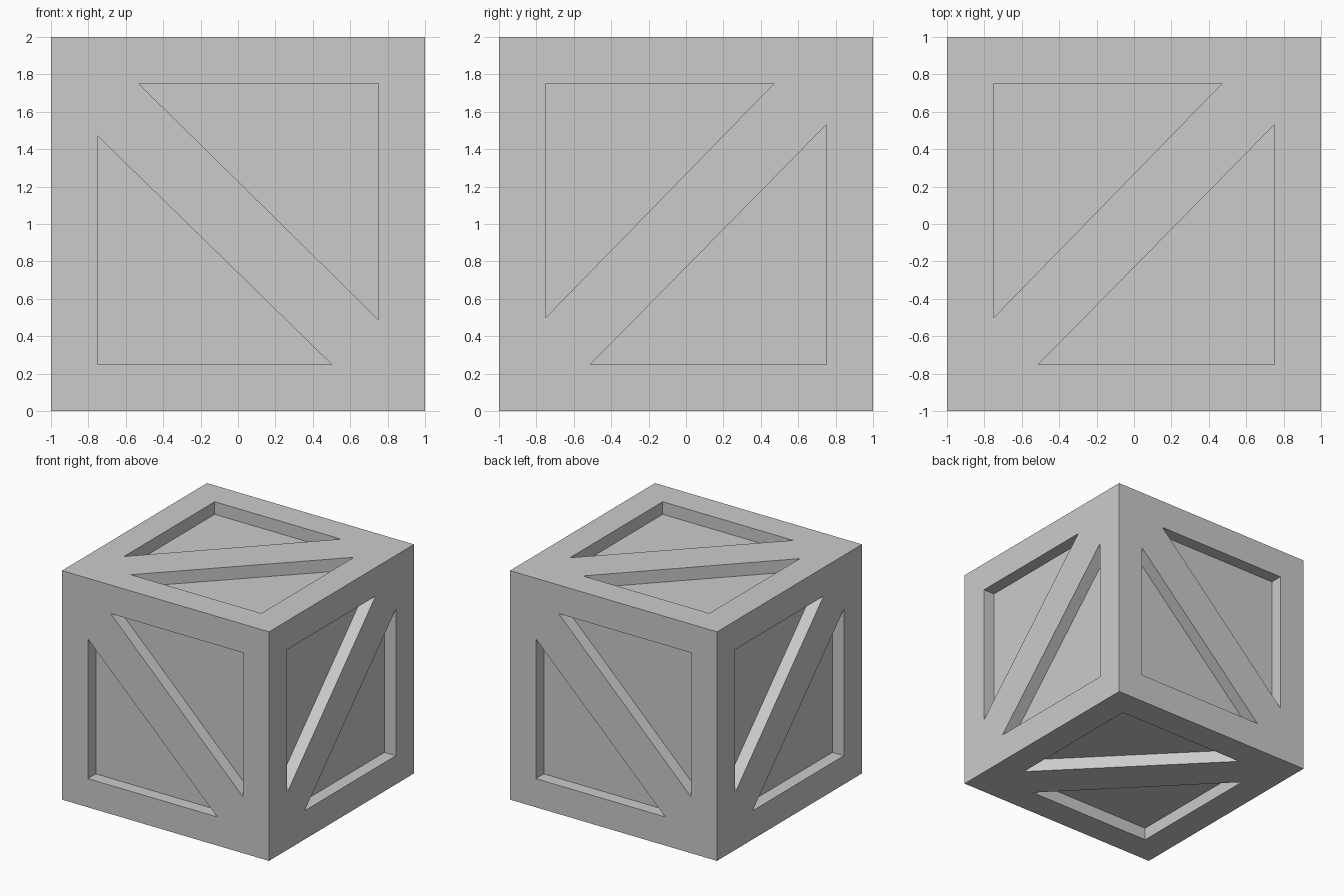
import bpy, bmesh
from mathutils import Vector

if "Cube" in bpy.data.objects:
    bpy.data.objects.remove(bpy.data.objects["Cube"])

DEPTH = 0.11
# The two panel recesses, in face coordinates (u, v) centred on the face
RECESSES = [
    [(0.75, 0.75), (-0.53, 0.75), (0.75, -0.51)],
    [(-0.75, -0.75), (0.50, -0.75), (-0.75, 0.47)],
]
X, Y, Z = Vector((1, 0, 0)), Vector((0, 1, 0)), Vector((0, 0, 1))
# u and v axes of each side: front, back, right, left, top, bottom
SIDES = [(X, Z), (-X, Z), (-Z, Y), (-Z, -Y), (-Y, X), (Y, X)]
CENTRE = Vector((0, 0, 1))


def add_prism(bm, points, u, v):
    """Triangular cutter from DEPTH below the side to just above it."""
    n = u.cross(v)
    low, high = ([bm.verts.new(CENTRE + u * a + v * b + n * h) for a, b in points]
                 for h in (1 - DEPTH, 1.1))
    bm.faces.new(low)
    bm.faces.new(high)
    for i in range(3):
        j = (i + 1) % 3
        bm.faces.new((low[i], low[j], high[j], high[i]))


# Crate body
bpy.ops.mesh.primitive_cube_add(size=2, location=CENTRE)
crate = bpy.context.object
crate.name = "crate"

# Recess cutters for all six sides
bm = bmesh.new()
for u, v in SIDES:
    for points in RECESSES:
        add_prism(bm, points, u, v)
bmesh.ops.recalc_face_normals(bm, faces=bm.faces[:])
mesh = bpy.data.meshes.new("recess_cutters")
bm.to_mesh(mesh)
bm.free()
cutter = bpy.data.objects.new("recess_cutters", mesh)
bpy.context.collection.objects.link(cutter)
cutter.hide_render = True

# Cut the recesses, leaving a frame and a diagonal brace on each side
mod = crate.modifiers.new("recesses", 'BOOLEAN')
mod.operation = 'DIFFERENCE'
mod.solver = 'EXACT'
mod.object = cutter
bpy.context.view_layer.objects.active = crate
bpy.ops.object.modifier_apply(modifier=mod.name)
bpy.data.objects.remove(cutter)
